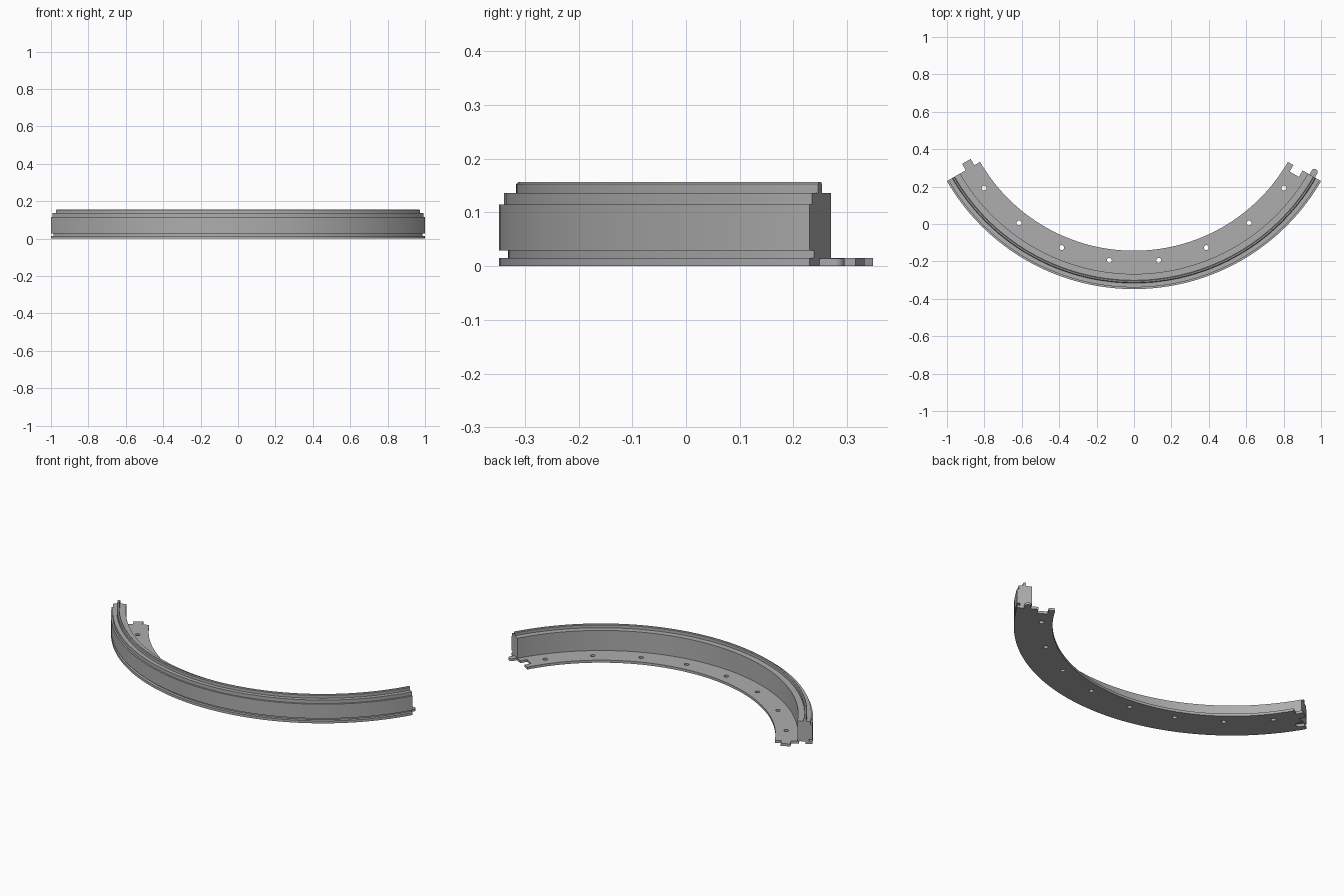
import bpy, bmesh
from math import sin, cos, pi, radians
from mathutils import Vector

cube = bpy.data.objects.get("Cube")
if cube:
    bpy.data.objects.remove(cube)

CENTRE = Vector((0, 0.807, 0))   # centre of the ring the segment belongs to
HALF = radians(60)
STEPS = 72
PLATE = 0.015                    # flange thickness

grey = bpy.data.materials.new("mid_grey")
grey.use_nodes = True
colour = (0.42, 0.42, 0.42, 1)
grey.diffuse_color = colour
grey.node_tree.nodes["Principled BSDF"].inputs["Base Color"].default_value = colour


def ring_point(r, angle, z=0, along=0):
    """Point at a radius and angle, pushed along the tangent."""
    radial = Vector((sin(angle), -cos(angle), 0))
    tangent = Vector((cos(angle), sin(angle), 0))
    return CENTRE + radial * r + tangent * along + Vector((0, 0, z))


def finish(name, bm):
    bmesh.ops.recalc_face_normals(bm, faces=bm.faces)
    mesh = bpy.data.meshes.new(name)
    bm.to_mesh(mesh)
    bm.free()
    mesh.materials.append(grey)
    obj = bpy.data.objects.new(name, mesh)
    bpy.context.collection.objects.link(obj)
    return obj


def add_prism(bm, outline, z0, z1):
    """Upright prism over a flat outline."""
    low = [bm.verts.new((p.x, p.y, z0)) for p in outline]
    high = [bm.verts.new((p.x, p.y, z1)) for p in outline]
    bm.faces.new(low)
    bm.faces.new(high)
    n = len(low)
    for i in range(n):
        j = (i + 1) % n
        bm.faces.new((low[i], low[j], high[j], high[i]))


def block_outline(angle, r0, r1, a0, a1):
    return [ring_point(r, angle, 0, a)
            for r, a in ((r0, a0), (r1, a0), (r1, a1), (r0, a1))]


def peg_outline(angle, r, half_width, a0, a1):
    """Rectangle with a round tip at a1."""
    pts = [ring_point(r + half_width, angle, 0, a0),
           ring_point(r - half_width, angle, 0, a0)]
    for i in range(13):
        t = pi * i / 12
        pts.append(ring_point(r - half_width * cos(t), angle, 0,
                              a1 - half_width + half_width * sin(t)))
    return pts


# Ring segment: flange, wall and lip as one swept section (radius, height)
section = [(0.95, 0), (1.155, 0), (1.155, PLATE), (1.138, PLATE),
           (1.138, 0.029), (1.155, 0.029), (1.155, 0.115), (1.146, 0.115),
           (1.146, 0.136), (1.123, 0.136), (1.123, 0.153), (1.119, 0.157),
           (1.112, 0.157), (1.108, 0.153), (1.108, 0.136), (1.074, 0.136),
           (1.074, PLATE), (0.95, PLATE)]
bm = bmesh.new()
rows = []
for s in range(STEPS + 1):
    a = -HALF + 2 * HALF * s / STEPS
    rows.append([bm.verts.new(ring_point(r, a, z)) for r, z in section])
for first, second in zip(rows, rows[1:]):
    for i in range(len(section)):
        j = (i + 1) % len(section)
        bm.faces.new((first[i], first[j], second[j], second[i]))
bm.faces.new(rows[0])
bm.faces.new(rows[-1])
segment = finish("ring_segment", bm)

# Cutter: screw holes, tab notch and peg slot
bm = bmesh.new()
for k in range(8):
    c = ring_point(1.01, radians(-52.5 + 15 * k))
    hole = [c + Vector((cos(t), sin(t), 0)) * 0.013
            for t in (2 * pi * i / 20 for i in range(20))]
    add_prism(bm, hole, -0.02, 0.04)
add_prism(bm, block_outline(HALF, 0.984, 1.041, -0.04, 0.02), -0.02, 0.04)
add_prism(bm, peg_outline(-HALF, 1.1, 0.019, -0.02, 0.042), -0.02, PLATE)
cutter = finish("cutter", bm)
cutter.hide_render = True

cut = segment.modifiers.new("cut", "BOOLEAN")
cut.operation = "DIFFERENCE"
cut.solver = "EXACT"
cut.object = cutter
graph = bpy.context.evaluated_depsgraph_get()
segment.data = bpy.data.meshes.new_from_object(segment.evaluated_get(graph))
segment.modifiers.clear()
bpy.data.objects.remove(cutter)

# Joining tab on one end, round peg on the other
bm = bmesh.new()
add_prism(bm, block_outline(-HALF, 0.986, 1.039, 0, -0.039), 0, PLATE)
tab = finish("joining_tab", bm)
bm = bmesh.new()
add_prism(bm, peg_outline(HALF, 1.1, 0.017, 0, 0.041), 0, PLATE - 0.001)
peg = finish("joining_peg", bm)

# Smooth the curved faces, keep the steps sharp
for obj in (segment, tab, peg):
    obj.select_set(True)
bpy.context.view_layer.objects.active = segment
bpy.ops.object.shade_smooth_by_angle(angle=radians(30))
